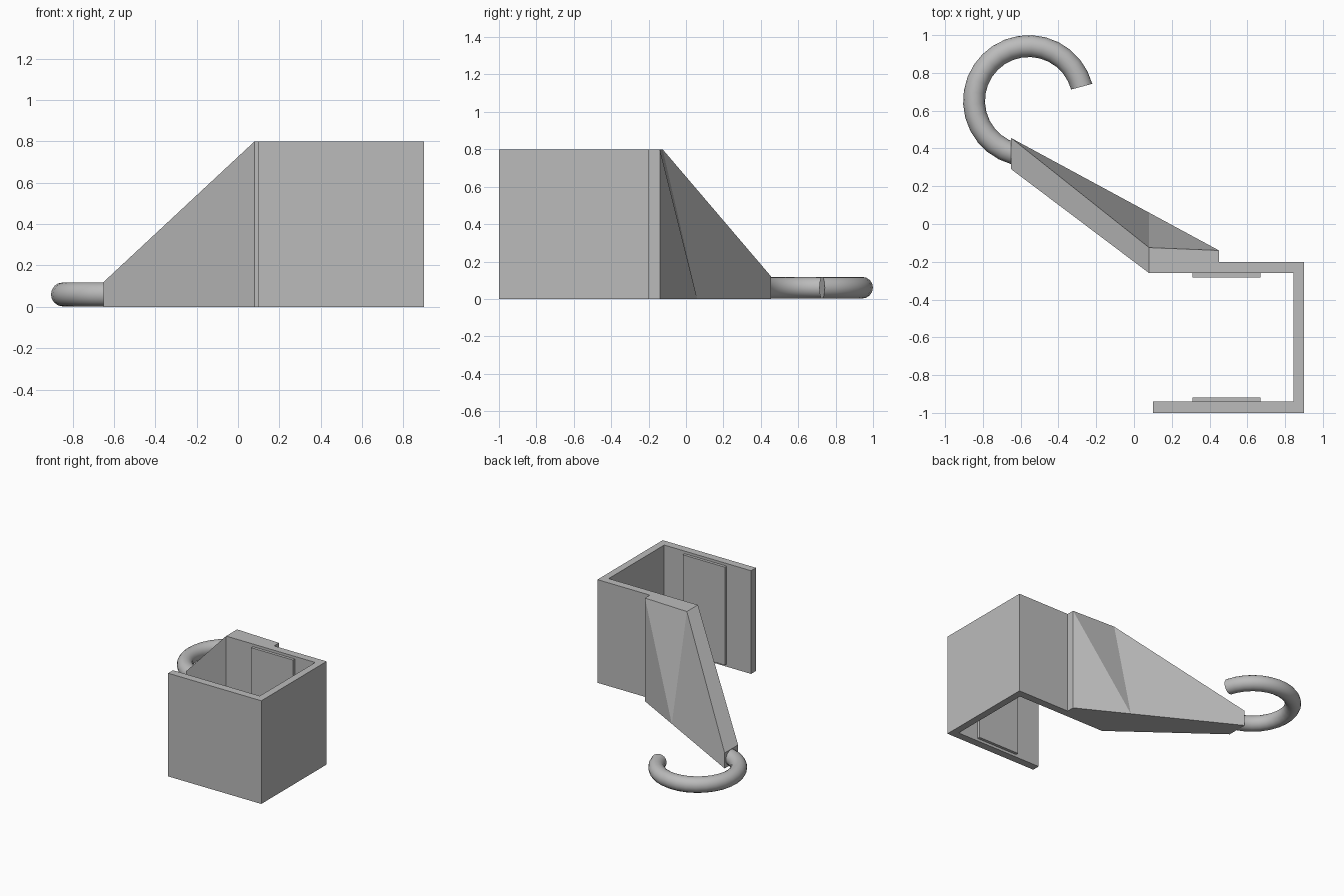
import bpy, bmesh, math

cube = bpy.data.objects.get("Cube")
if cube:
    bpy.data.objects.remove(cube, do_unlink=True)

H = 0.8          # bracket height
TIP_H = 0.12     # arm height at the hook end

grey = bpy.data.materials.new("plain_grey")
grey.use_nodes = True
grey.diffuse_color = (0.5, 0.5, 0.5, 1)
grey.node_tree.nodes["Principled BSDF"].inputs["Base Color"].default_value = (0.5, 0.5, 0.5, 1)


def add_object(name, bm):
    bmesh.ops.recalc_face_normals(bm, faces=bm.faces)
    mesh = bpy.data.meshes.new(name)
    bm.to_mesh(mesh)
    bm.free()
    mesh.materials.append(grey)
    obj = bpy.data.objects.new(name, mesh)
    bpy.context.collection.objects.link(obj)
    return obj


def extrude_profile(name, profile, z0, z1):
    bm = bmesh.new()
    face = bm.faces.new([bm.verts.new((x, y, z0)) for x, y in profile])
    ext = bmesh.ops.extrude_face_region(bm, geom=[face])
    verts = [v for v in ext["geom"] if isinstance(v, bmesh.types.BMVert)]
    bmesh.ops.translate(bm, verts=verts, vec=(0, 0, z1 - z0))
    return add_object(name, bm)


# U-shaped clamp, open towards -x
extrude_profile("clamp_bracket", [
    (0.1, -1), (0.9, -1), (0.9, -0.2), (0.1, -0.2),
    (0.1, -0.26), (0.845, -0.26), (0.845, -0.94), (0.1, -0.94)], 0, H)

# Thin grip pads on the facing inner walls
for name, y0, y1 in (("front_pad", -0.94, -0.918), ("back_pad", -0.282, -0.26)):
    extrude_profile(name, [(0.31, y0), (0.67, y0), (0.67, y1), (0.31, y1)], 0.02, H - 0.02)

# Tapering arm: the back side leans outward towards the base
base = [(-0.65, 0.29), (0.08, -0.26), (0.1, -0.26), (0.1, -0.2),
        (0.45, -0.2), (0.45, -0.14), (0.08, 0.06), (-0.65, 0.455)]
bm = bmesh.new()
low = [bm.verts.new((x, y, 0)) for x, y in base]
base[6] = (0.08, -0.125)
high = [bm.verts.new((x, y, TIP_H if x < 0 else H)) for x, y in base]
bm.faces.new(low)
bm.faces.new(high[1:7])
bm.faces.new((high[0], high[1], high[6], high[7]))
for i in range(8):
    j = (i + 1) % 8
    if i == 5:
        bm.faces.new((low[i], low[j], high[i]))
        bm.faces.new((low[j], high[j], high[i]))
    else:
        bm.faces.new((low[i], low[j], high[j], high[i]))
add_object("tapered_arm", bm)

# Open ring hook with flat ends
STEPS, SIDES = 20, 16
R, r = 0.29, 0.058
bm = bmesh.new()
rings = []
for i in range(STEPS + 1):
    a = math.radians(15 + 240 * i / STEPS)
    ring = []
    for k in range(SIDES):
        t = math.tau * k / SIDES
        d = R + r * math.cos(t)
        ring.append(bm.verts.new((-0.557 + d * math.cos(a), 0.652 + d * math.sin(a),
                                  0.06 + r * math.sin(t))))
    rings.append(ring)
for p, q in zip(rings, rings[1:]):
    for k in range(SIDES):
        n = (k + 1) % SIDES
        bm.faces.new((p[k], p[n], q[n], q[k]))
bm.faces.new(rings[0])
bm.faces.new(rings[-1])
hook = add_object("hook", bm)
bpy.ops.object.select_all(action="DESELECT")
hook.select_set(True)
bpy.context.view_layer.objects.active = hook
bpy.ops.object.shade_smooth_by_angle(angle=math.radians(40))
